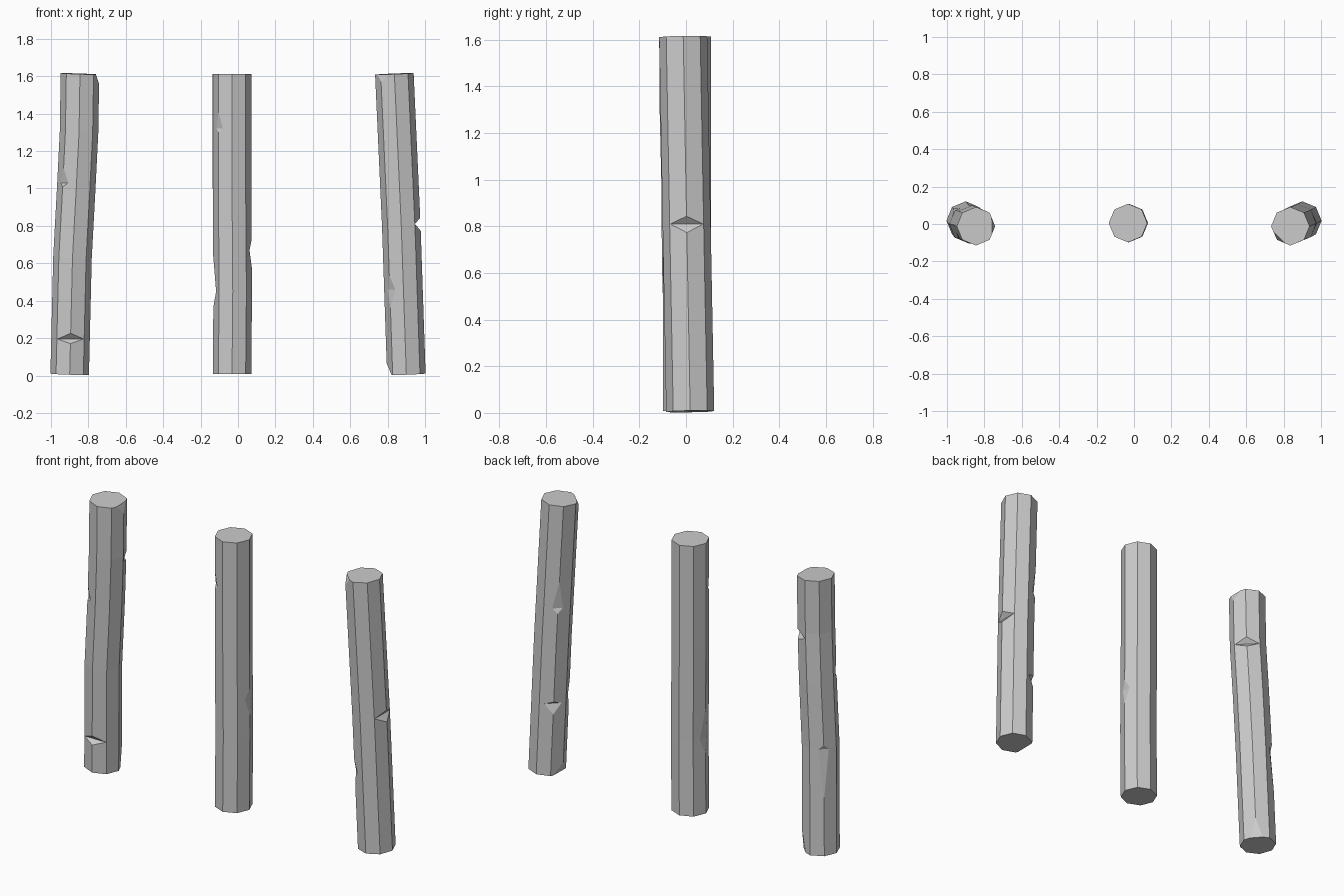
import bpy, bmesh
from math import sin, cos, radians
from mathutils import Vector

if "Cube" in bpy.data.objects:
    bpy.data.objects.remove(bpy.data.objects["Cube"], do_unlink=True)

RADIUS = 0.103
SIDES = 8

grey = bpy.data.materials.new("plain_grey")
grey.use_nodes = True
COLOUR = (0.6, 0.6, 0.6, 1)
grey.diffuse_color = COLOUR
grey.node_tree.nodes["Principled BSDF"].inputs["Base Color"].default_value = COLOUR


def make_object(name, bm):
    bmesh.ops.recalc_face_normals(bm, faces=bm.faces)
    mesh = bpy.data.meshes.new(name)
    bm.to_mesh(mesh)
    bm.free()
    obj = bpy.data.objects.new(name, mesh)
    bpy.context.collection.objects.link(obj)
    mesh.materials.append(grey)
    return obj


def axis_point(path, z):
    """Centre of the post at height z."""
    for a, b in zip(path, path[1:]):
        if z <= b[2] or b is path[-1]:
            return Vector(a).lerp(Vector(b), (z - a[2]) / (b[2] - a[2]))


def loft(path):
    """Eight-sided post through the path, ends square to its lean."""
    bm = bmesh.new()
    lean = Vector(path[-1]) - Vector(path[0])
    rings = []
    for p in path:
        ring = []
        for k in range(SIDES):
            a = radians(45 * k)
            off = Vector((cos(a), sin(a), 0)) * RADIUS
            off.z = -off.dot(lean) / lean.z
            ring.append(bm.verts.new(Vector(p) + off))
        rings.append(ring)
    for low, high in zip(rings, rings[1:]):
        for k in range(SIDES):
            n = (k + 1) % SIDES
            bm.faces.new((low[k], low[n], high[n], high[k]))
    bm.faces.new(rings[0][::-1])
    bm.faces.new(rings[-1])
    return bm


def add_wedge(bm, path, angle, z, depth, up, down):
    """Wedge whose sharp edge bites into one corner of the post."""
    a = radians(angle)
    out = Vector((cos(a), sin(a), 0))
    side = Vector((-sin(a), cos(a), 0)) * 0.15
    tip = axis_point(path, z) + out * (RADIUS - depth)
    reach = out * depth * 3
    profile = [tip, tip + reach + Vector((0, 0, up * 3)),
               tip + reach - Vector((0, 0, down * 3))]
    left = [bm.verts.new(p - side) for p in profile]
    right = [bm.verts.new(p + side) for p in profile]
    bm.faces.new(left)
    bm.faces.new(right[::-1])
    for i in range(3):
        j = (i + 1) % 3
        bm.faces.new((left[i], right[i], right[j], left[j]))


def make_post(name, path, cuts):
    post = make_object(name, loft(path))
    for cut in cuts:
        bm = bmesh.new()
        add_wedge(bm, path, *cut)
        cutter = make_object("notch_cutter", bm)
        cutter.hide_render = True
        mod = post.modifiers.new("notch", "BOOLEAN")
        mod.operation = "DIFFERENCE"
        mod.solver = "EXACT"
        mod.object = cutter
        bpy.context.view_layer.objects.active = post
        bpy.ops.object.modifier_apply(modifier=mod.name)
        bpy.data.objects.remove(cutter, do_unlink=True)


# Each cut: corner angle, height, depth, rise above, drop below
make_post("right_post",
          [(-0.9, 0.018, 0.006), (-0.885, 0, 0.63), (-0.865, -0.003, 1.0),
           (-0.85, -0.01, 1.3), (-0.845, -0.012, 1.613)],
          [(270, 0.195, 0.029, 0.03, 0.025), (45, 1.27, 0.029, 0.03, 0.03),
           (225, 1.03, 0.012, 0.09, 0.02), (135, 0.63, 0.012, 0.03, 0.15),
           (45, 0.0, 0.015, 0.13, 0.05), (0, 1.615, 0.02, 0.03, 0.06)])

make_post("middle_post",
          [(-0.032, 0.005, 0.008), (-0.028, 0.005, 0.45),
           (-0.032, 0.005, 1.0), (-0.032, 0.005, 1.613)],
          [(225, 1.32, 0.01, 0.09, 0.02), (0, 0.67, 0.012, 0.06, 0.09),
           (180, 0.45, 0.014, 0.17, 0.08)])

make_post("left_post",
          [(0.9, 0.018, 0.006), (0.873, 0.003, 0.8), (0.836, -0.012, 1.613)],
          [(0, 0.81, 0.029, 0.035, 0.035), (225, 0.46, 0.012, 0.06, 0.15),
           (135, 1.0, 0.012, 0.13, 0.03), (135, 0.43, 0.02, 0.015, 0.06),
           (180, 0.0, 0.025, 0.06, 0.05), (225, 1.615, 0.02, 0.03, 0.05)])
